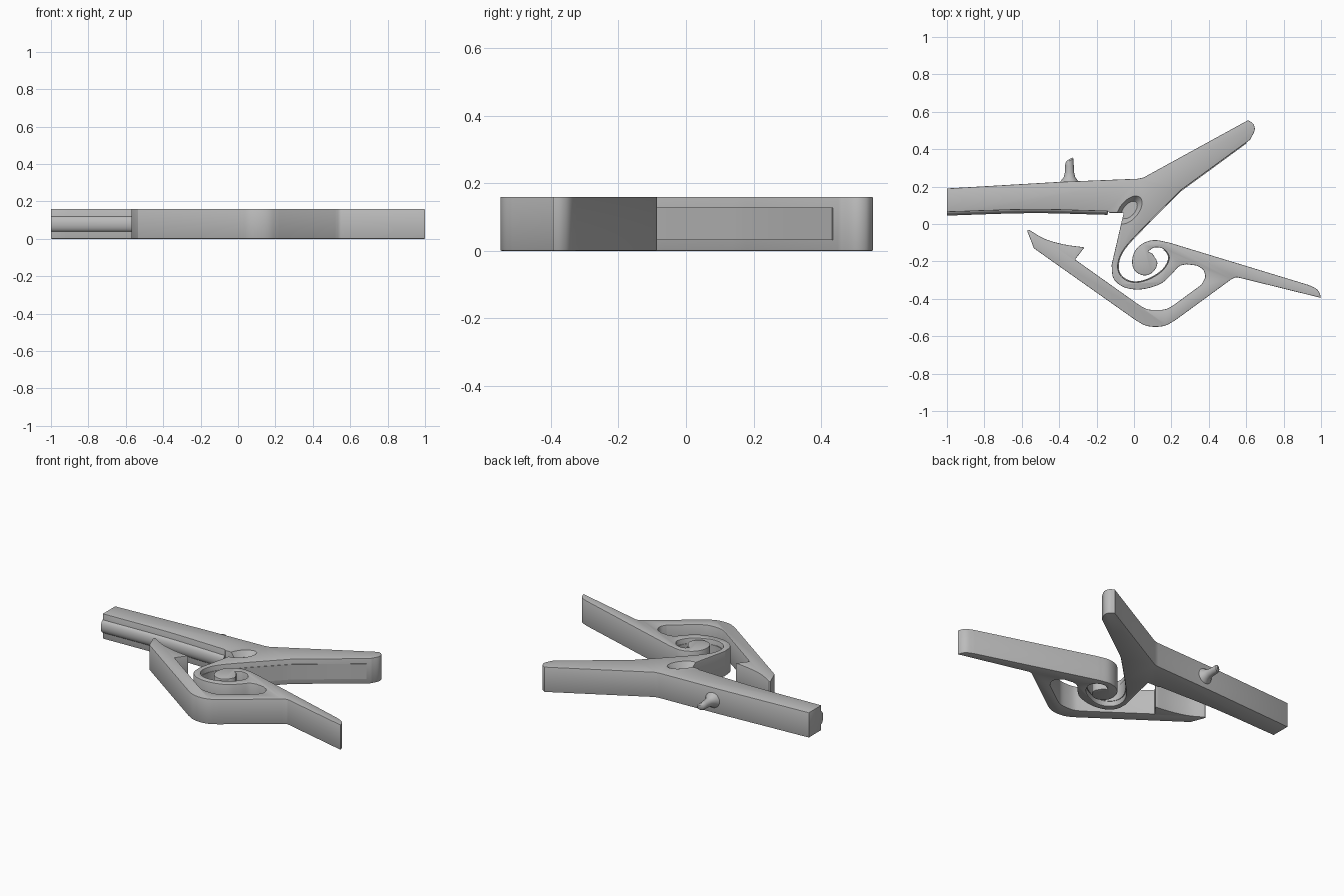
import bpy, bmesh, math
from mathutils import Vector, Matrix

old = bpy.data.objects.get("Cube")
if old:
    bpy.data.objects.remove(old, do_unlink=True)

HEIGHT = 0.16
MID = HEIGHT / 2

gray = bpy.data.materials.new("plain gray")
gray.use_nodes = True
gray.diffuse_color = (0.5, 0.5, 0.5, 1)
gray.node_tree.nodes["Principled BSDF"].inputs["Base Color"].default_value = (0.5, 0.5, 0.5, 1)


def make_object(name, bm):
    bmesh.ops.recalc_face_normals(bm, faces=bm.faces)
    mesh = bpy.data.meshes.new(name)
    bm.to_mesh(mesh)
    bm.free()
    mesh.materials.append(gray)
    obj = bpy.data.objects.new(name, mesh)
    bpy.context.collection.objects.link(obj)
    return obj


def activate(obj):
    bpy.ops.object.select_all(action='DESELECT')
    obj.select_set(True)
    bpy.context.view_layer.objects.active = obj


def smooth(points, steps=5):
    """Smooth curve passing through all the points."""
    pts = [Vector(p) for p in points]
    pts = [2 * pts[0] - pts[1]] + pts + [2 * pts[-1] - pts[-2]]
    out = []
    for a, b, c, d in zip(pts, pts[1:], pts[2:], pts[3:]):
        for i in range(steps):
            t = i / steps
            out.append(0.5 * (2 * b + (c - a) * t + (2 * a - 5 * b + 4 * c - d) * t ** 2
                              + (3 * b - a - 3 * c + d) * t ** 3))
    return out + [pts[-2]]


def straight(*points):
    return [Vector(p) for p in points]


def rib(name, path, depth, half_height):
    """Half-round rib standing out from the wall along a path, on its right side."""
    bm = bmesh.new()
    rings = []
    for i, p in enumerate(path):
        d = (path[min(i + 1, len(path) - 1)] - path[max(i - 1, 0)]).normalized()
        n = Vector((d.y, -d.x))
        ring = []
        for k in range(13):
            t = math.pi * (k / 12 - 0.5)
            q = p + n * (depth * math.cos(t) - 0.005)
            ring.append(bm.verts.new((q.x, q.y, MID + half_height * math.sin(t))))
        rings.append(ring)
    for a, b in zip(rings, rings[1:]):
        for k in range(13):
            j = (k + 1) % 13
            bm.faces.new((a[k], a[j], b[j], b[k]))
    bm.faces.new(rings[0])
    bm.faces.new(rings[-1])
    obj = make_object(name, bm)
    activate(obj)
    bpy.ops.object.shade_smooth_by_angle(angle=math.radians(35))
    return obj


# Outline pieces
upper_back = straight((-1, .19), (-.4, .225), (.02, .242), (.05, .248))
upper_tip = smooth([(.61, .555), (.638, .535), (.645, .5), (.62, .45)])
spring_inside = smooth([(.25, .18), (.06, -.01), (-.05, -.13), (-.085, -.21), (-.075, -.27),
                        (-.03, -.305), (.03, -.31), (.1, -.285), (.16, -.24), (.188, -.18),
                        (.16, -.135), (.11, -.125), (.075, -.147)])
curl = smooth([(.1, -.16), (.125, -.21), (.1, -.258), (.055, -.275), (.01, -.255), (-.01, -.21),
               (.002, -.15), (.045, -.105), (.11, -.086), (.19, -.1)])
lower_tip = smooth([(.93, -.325), (.97, -.343), (.99, -.365), (1, -.395)])
lower_outside = (smooth([(.57, -.289), (.545, -.285), (.52, -.296)])
                 + smooth([(.22, -.515), (.17, -.542), (.115, -.55), (.06, -.542), (.01, -.515)]))
lower_jaw = straight((-.535, -.13), (-.572, -.035)) + smooth(
    [(-.563, -.03), (-.48, -.078), (-.38, -.108), (-.265, -.125)]) + straight((-.315, -.19))
lower_inside = (smooth([(.03, -.435), (.07, -.455), (.12, -.46), (.17, -.455), (.21, -.435)])
                + smooth([(.36, -.325), (.38, -.285), (.37, -.245), (.335, -.222)]))
spring_outside = smooth([(.28, -.215), (.24, -.227), (.2, -.27), (.15, -.315), (.08, -.342),
                         (.01, -.35), (-.06, -.335), (-.11, -.29), (-.12, -.22)])
upper_jaw = straight((-.055, .06), (-.13, .06)) + smooth([(-.14, .068), (-.55, .077), (-1, .064)])

outline = (upper_back + upper_tip + spring_inside + curl + lower_tip + lower_outside
           + lower_jaw + lower_inside + spring_outside + upper_jaw)

# One-piece clip body: two arms joined by the spiral spring
bm = bmesh.new()
face = bm.faces.new([bm.verts.new((p.x, p.y, 0)) for p in outline])
grown = bmesh.ops.extrude_face_region(bm, geom=[face])
bmesh.ops.translate(bm, vec=(0, 0, HEIGHT),
                    verts=[v for v in grown["geom"] if isinstance(v, bmesh.types.BMVert)])
body = make_object("clip_body", bm)
activate(body)
bevel = body.modifiers.new("soft_edges", 'BEVEL')
bevel.width = 0.005
bevel.segments = 2
bevel.limit_method = 'ANGLE'
bevel.angle_limit = math.radians(60)

# Slanted oval recess beside the pivot
bm = bmesh.new()
bmesh.ops.create_cone(bm, cap_ends=True, segments=40, radius1=0.055, radius2=0.1, depth=0.05,
                      matrix=Matrix.Translation((-.025, .075, HEIGHT - 0.012))
                      @ Matrix.Rotation(math.radians(50), 4, 'Z')
                      @ Matrix.Diagonal((1, 0.56, 1, 1)))
cutter = make_object("recess_cutter", bm)
cutter.hide_render = True
cut = body.modifiers.new("recess", 'BOOLEAN')
cut.operation = 'DIFFERENCE'
cut.solver = 'EXACT'
cut.object = cutter
activate(body)
for mod in ("soft_edges", "recess"):
    bpy.ops.object.modifier_apply(modifier=mod)
bpy.data.objects.remove(cutter, do_unlink=True)
bpy.ops.object.shade_smooth_by_angle(angle=math.radians(30))

# Ribs on the gripping side of the jaw and along the handle into the spring
rib("jaw_rib", smooth([(-1, .064), (-.55, .077), (-.14, .068)]), 0.024, 0.042)
rib("handle_rib", straight((.605, .439), (.6, .436), (.4, .29)) and
    list(reversed(straight((.6, .436), (.42, .304))))[::-1] + spring_inside[:51], 0.033, 0.048)

# Flared peg on the back of the upper arm
bm = bmesh.new()
rings = []
for y, r, lean in ((.21, .06, 0), (.232, .045, 0), (.25, .031, 0), (.275, .025, 0), (.31, .023, 0),
                   (.338, .022, .012), (.347, .014, .008)):
    rings.append([bm.verts.new((-.345 + r * math.cos(a), y + lean * math.cos(a), MID + r * math.sin(a)))
                  for a in (math.tau * k / 24 for k in range(24))])
for a, b in zip(rings, rings[1:]):
    for k in range(24):
        j = (k + 1) % 24
        bm.faces.new((a[k], a[j], b[j], b[k]))
bm.faces.new(rings[0])
bm.faces.new(rings[-1])
peg = make_object("peg", bm)
activate(peg)
bpy.ops.object.shade_smooth_by_angle(angle=math.radians(40))
